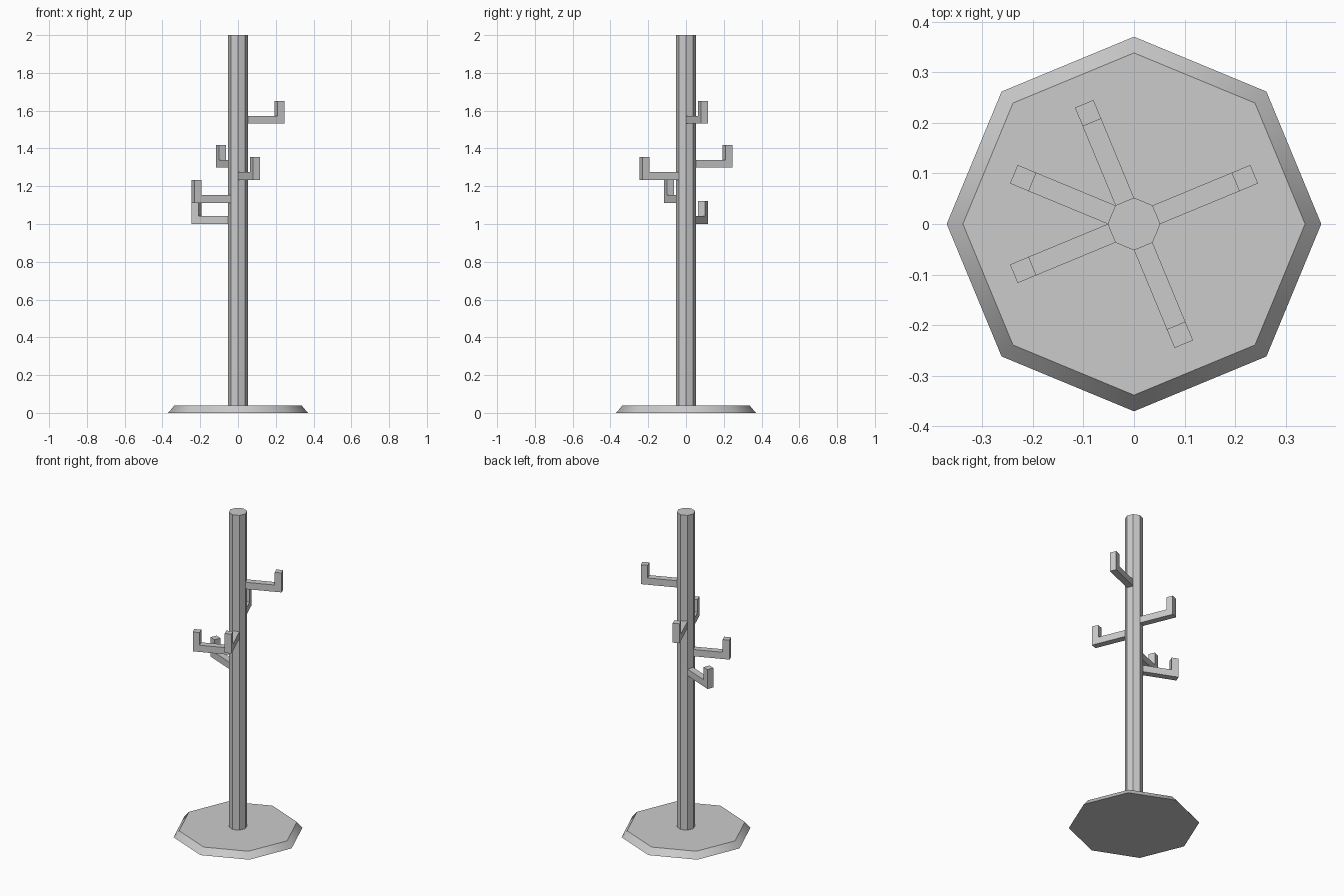
import bpy, bmesh
from math import radians, cos, pi
from mathutils import Matrix, Vector

cube = bpy.data.objects.get("Cube")
if cube:
    bpy.data.objects.remove(cube, do_unlink=True)

SIDES = 8
POLE_R = 0.052
BASE_H = 0.038

grey = bpy.data.materials.new("light grey")
grey.use_nodes = True
grey.diffuse_color = (0.6, 0.6, 0.6, 1)
grey.node_tree.nodes["Principled BSDF"].inputs["Base Color"].default_value = (0.6, 0.6, 0.6, 1)


def add_object(name, bm):
    bmesh.ops.recalc_face_normals(bm, faces=bm.faces)
    mesh = bpy.data.meshes.new(name)
    bm.to_mesh(mesh)
    bm.free()
    mesh.materials.append(grey)
    obj = bpy.data.objects.new(name, mesh)
    bpy.context.collection.objects.link(obj)
    return obj


def add_prism(name, r_bottom, r_top, z0, z1):
    bm = bmesh.new()
    bmesh.ops.create_cone(bm, cap_ends=True, segments=SIDES, radius1=r_bottom,
                          radius2=r_top, depth=z1 - z0,
                          matrix=Matrix.Translation((0, 0, (z0 + z1) / 2)))
    return add_object(name, bm)


def add_hook(name, angle, z):
    """L-shaped arm growing out of one flat side of the pole."""
    width = 0.0396
    start = POLE_R * cos(pi / SIDES) - 0.002
    inner, tip = 0.217, 0.257
    bar, top = 0.042, 0.121
    profile = [(start, 0), (tip, 0), (tip, top), (inner, top), (inner, bar), (start, bar)]
    bm = bmesh.new()
    face = bm.faces.new([bm.verts.new((r, -width / 2, h)) for r, h in profile])
    grown = bmesh.ops.extrude_face_region(bm, geom=[face])["geom"]
    bmesh.ops.translate(bm, vec=Vector((0, width, 0)),
                        verts=[g for g in grown if isinstance(g, bmesh.types.BMVert)])
    bm.transform(Matrix.Translation((0, 0, z)) @ Matrix.Rotation(radians(angle), 4, "Z"))
    return add_object(name, bm)


# Bevelled octagonal foot, softly shaded around its rim
base = add_prism("base", 0.37, 0.338, 0, BASE_H)
bpy.ops.object.select_all(action="DESELECT")
base.select_set(True)
bpy.context.view_layer.objects.active = base
bpy.ops.object.shade_smooth_by_angle(angle=radians(40))

# Faceted upright
add_prism("pole", POLE_R, POLE_R, BASE_H - 0.005, 2)

# Hooks: direction around the pole and height of the underside
for name, angle, z in [
    ("top_hook", 22.5, 1.531),
    ("back_hook", 112.5, 1.298),
    ("front_hook", -67.5, 1.234),
    ("right_front_hook", -157.5, 1.112),
    ("right_back_hook", 157.5, 1.0),
]:
    add_hook(name, angle, z)
